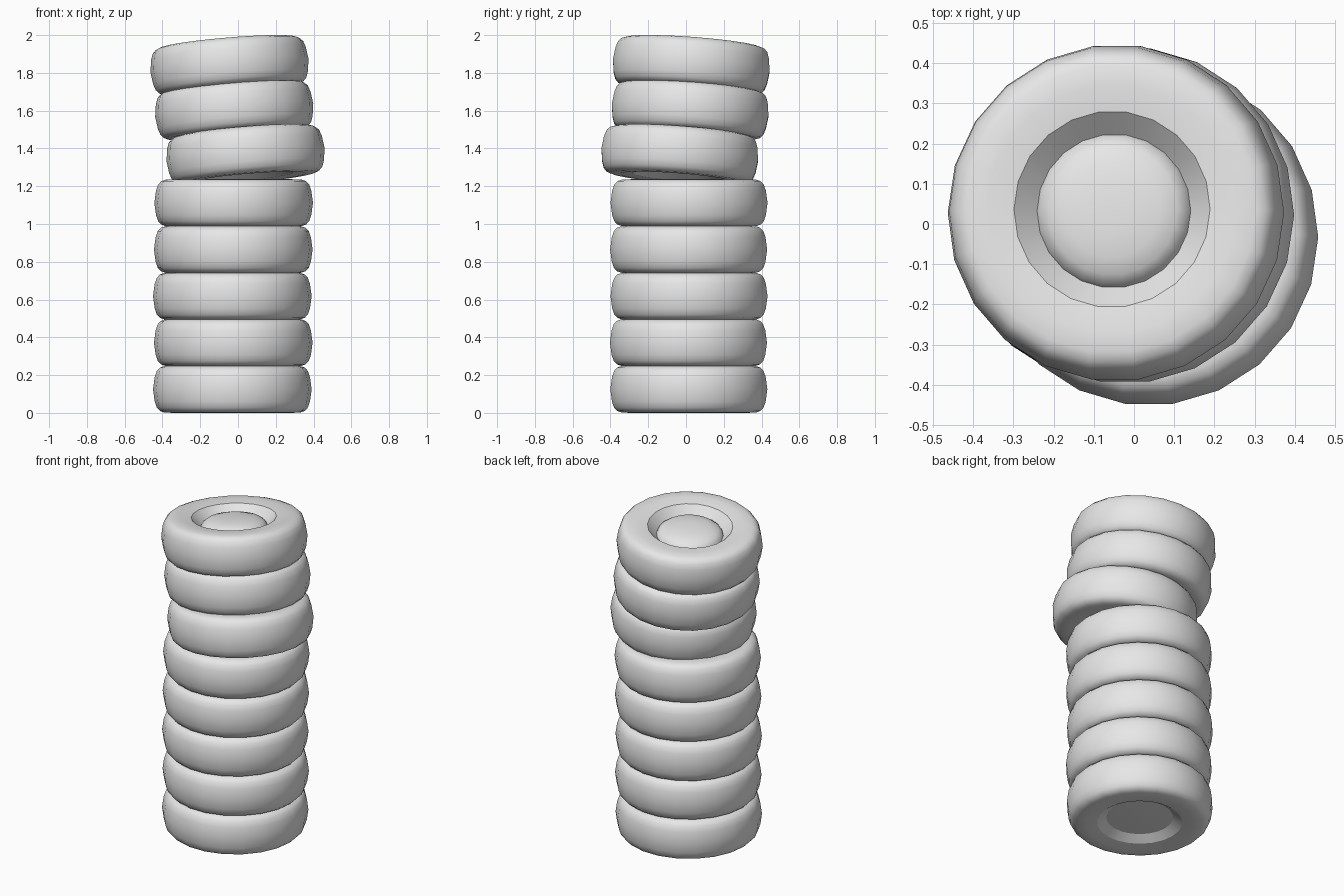
import bpy
import bmesh
from math import cos, sin, tau

cube = bpy.data.objects.get("Cube")
if cube:
    bpy.data.objects.remove(cube, do_unlink=True)

SEGMENTS = 22
HALF = 0.125  # half of one tyre's thickness

grey = bpy.data.materials.new("plain_grey")
grey.use_nodes = True
grey.diffuse_color = (0.8, 0.8, 0.8, 1)
grey.node_tree.nodes["Principled BSDF"].inputs["Base Color"].default_value = grey.diffuse_color


def revolve(name, profile):
    """Turn a (radius, height) profile around z into a smooth mesh."""
    bm = bmesh.new()
    rings = []
    for r, z in profile:
        rings.append([bm.verts.new((r * cos(tau * j / SEGMENTS), r * sin(tau * j / SEGMENTS), z))
                      for j in range(SEGMENTS)])
    for low, high in zip(rings, rings[1:]):
        for j in range(SEGMENTS):
            k = (j + 1) % SEGMENTS
            bm.faces.new((low[j], low[k], high[k], high[j]))
    bmesh.ops.remove_doubles(bm, verts=bm.verts, dist=0.0001)
    mesh = bpy.data.meshes.new(name)
    bm.to_mesh(mesh)
    bm.free()
    mesh.materials.append(grey)
    return mesh


# Tyre carcass: upper half of the section, mirrored to give the lower half
upper = [(0.42, 0), (0.411, 0.065), (0.40, 0.097), (0.383, 0.115),
         (0.36, 0.123), (0.31, HALF), (0.245, 0.116)]
lower = [(r, -z) for r, z in reversed(upper[1:])]

# Hub covers: sloping groove with a dome above and a shallow plate below
dome = [(0.245, 0.116), (0.192, 0.06), (0.183, 0.078), (0.162, 0.094),
        (0.12, 0.107), (0.06, 0.113), (0, 0.115)]
plate = [(0.245, -0.116), (0.192, -0.083), (0.1, -0.087), (0, -0.088)]

parts = {
    "tyre": revolve("tyre", lower + upper),
    "hub_dome": revolve("hub_dome", dome),
    "hub_plate": revolve("hub_plate", plate),
}

# Centre of each tyre and whether it leans
stack = [
    (-0.030, 0.015, 0.125, False),
    (-0.025, 0.013, 0.372, False),
    (-0.030, 0.016, 0.618, False),
    (-0.025, 0.014, 0.865, False),
    (-0.023, 0.016, 1.112, False),
    (0.040, -0.033, 1.367, True),
    (-0.020, 0.022, 1.602, True),
    (-0.045, 0.028, 1.838, True),
]

for level, (x, y, z, leaning) in enumerate(stack, 1):
    for part, mesh in parts.items():
        obj = bpy.data.objects.new(f"{part}_{level}", mesh)
        bpy.context.collection.objects.link(obj)
        obj.location = (x, y, z)
        if leaning:
            obj.rotation_euler = (-0.075, -0.084, 0)
        # Shared meshes only need shading once
        if level == 1:
            bpy.ops.object.select_all(action="DESELECT")
            obj.select_set(True)
            bpy.context.view_layer.objects.active = obj
            bpy.ops.object.shade_smooth_by_angle(angle=0.56)
